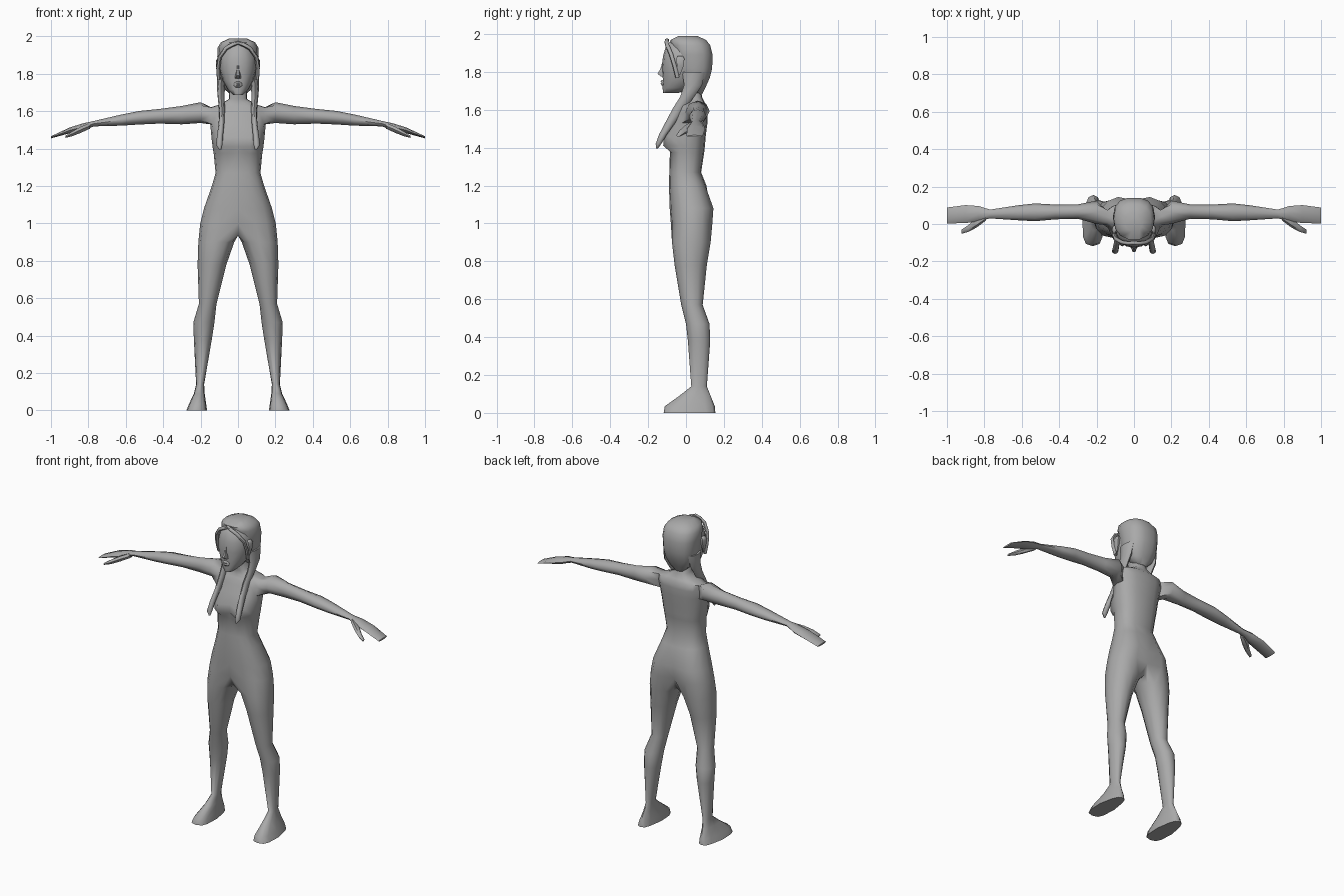
import bpy, bmesh, math

grey = bpy.data.materials.new("plain grey")
grey.diffuse_color = (0.4, 0.4, 0.4, 1)


def spow(v, p):
    return math.copysign(abs(v) ** p, v)


def finish(name, bm, mirror=False, angle=60):
    bmesh.ops.recalc_face_normals(bm, faces=bm.faces)
    me = bpy.data.meshes.new(name)
    bm.to_mesh(me)
    bm.free()
    ob = bpy.data.objects.new(name, me)
    bpy.context.collection.objects.link(ob)
    me.materials.append(grey)
    bpy.context.view_layer.objects.active = ob
    ob.select_set(True)
    if mirror:
        m = ob.modifiers.new("mirror", 'MIRROR')
        m.use_clip = True
        m.merge_threshold = 0.0005
        bpy.ops.object.modifier_apply(modifier=m.name)
    bpy.ops.object.shade_smooth_by_angle(angle=math.radians(angle))
    ob.select_set(False)
    return ob


def bridge(bm, a, b, closed=True):
    n = len(a)
    for i in range(n if closed else n - 1):
        j = (i + 1) % n
        bm.faces.new((a[i], a[j], b[j], b[i]))


def loft(name, rings, n=12, p=1.0, axis='z', mirror=False):
    """Rings: (station, lo1, hi1, lo2, hi2) across the axis."""
    bm = bmesh.new()
    prev = None
    for s, a0, a1, b0, b1 in rings:
        ring = []
        for k in range(n):
            t = 2 * math.pi * k / n
            a = (a0 + a1) / 2 + (a1 - a0) / 2 * spow(math.cos(t), p)
            b = (b0 + b1) / 2 + (b1 - b0) / 2 * spow(math.sin(t), p)
            ring.append(bm.verts.new((a, b, s) if axis == 'z' else (s, a, b)))
        if prev:
            bridge(bm, prev, ring)
        else:
            bm.faces.new(ring)
        prev = ring
    bm.faces.new(prev)
    return finish(name, bm, mirror)


# Body: one half of torso, leg and arm in a single skin, then mirrored
bm = bmesh.new()
torso = [  # z, half width, front y, back y
    (1.74, .045, -.035, .075), (1.665, .048, -.02, .085), (1.635, .10, -.02, .10),
    (1.62, .15, -.03, .112), (1.58, .155, -.05, .115), (1.53, .148, -.07, .113),
    (1.46, .142, -.085, .104), (1.41, .136, -.088, .10), (1.375, .13, -.085, .096),
    (1.27, .12, -.088, .08), (1.20, .14, -.09, .108), (1.08, .182, -.086, .152),
    (1.00, .202, -.08, .146)]
rows = []
for z, w, yf, yb in torso:
    row = []
    for k in range(9):
        t = math.pi * (k / 8 - .5)
        x = 0 if k in (0, 8) else w * math.cos(t) ** .8
        y = (yf + yb) / 2 + (yb - yf) / 2 * spow(math.sin(t), .8)
        if z in (1.46, 1.41):                      # bust
            y -= {0: -.005, 1: .038, 2: .025}.get(k, 0)
        if k == 8 and z < 1.1:                     # seat cleft
            y -= .025
        row.append(bm.verts.new((x, y, z)))
    rows.append(row)
SH = 3                                             # arm opening starts at this row
for r in range(len(rows) - 1):
    for k in range(8):
        if not (r in (SH, SH + 1) and k in (3, 4)):
            a, b = rows[r], rows[r + 1]
            bm.faces.new((a[k], a[k + 1], b[k + 1], b[k]))
bm.faces.new(rows[0] + [])

# Leg and foot
crotch = [bm.verts.new((0, y, .935)) for y in (.10, .03, -.05)]
prev = rows[-1] + crotch
legs = [  # z, inner x, outer x, front y, back y, squareness
    (.90, .02, .212, -.074, .130, .9), (.78, .062, .216, -.06, .110, 1),
    (.57, .115, .209, -.025, .088, 1), (.47, .126, .239, .0, .124, 1),
    (.38, .140, .236, .01, .128, 1), (.14, .181, .224, .028, .11, 1),
    (.09, .178, .236, -.035, .13, .8), (.035, .170, .262, -.112, .152, .7),
    (0, .165, .276, -.118, .155, .6)]
for z, xi, xo, yf, yb, p in legs:
    ring = []
    for k in range(12):
        t = math.radians(-120 + 30 * k)
        s = spow(math.sin(t), p)
        x = (xi + xo) / 2 + (xo - xi) / 2 * spow(math.cos(t), p)
        if z < .1:                                 # narrow heel
            x += (.212 - x) * max(0, s) * .35
        ring.append(bm.verts.new((x, (yf + yb) / 2 + (yb - yf) / 2 * s, z)))
    bridge(bm, prev, ring)
    prev = ring
bm.faces.new(prev)

# Arm and hand, joined to the shoulder opening
t0, t1, t2 = rows[SH], rows[SH + 1], rows[SH + 2]
prev = [t2[3], t2[4], t2[5], t1[5], t0[5], t0[4], t0[3], t1[3]]
arm = [  # x, bottom z, top z, front y, back y
    (.20, 1.537, 1.648, .0, .125), (.30, 1.53, 1.628, .028, .105),
    (.42, 1.534, 1.612, .025, .104), (.53, 1.529, 1.601, .015, .110),
    (.62, 1.523, 1.583, .02, .10), (.77, 1.519, 1.548, .03, .077),
    (.83, 1.496, 1.535, .015, .096), (.90, 1.482, 1.513, .005, .101),
    (1.0, 1.455, 1.466, .003, .088)]
for x, zb, zt, yf, yb in arm:
    ring = []
    for k in range(8):
        t = math.radians(225 + 45 * k)
        ring.append(bm.verts.new((x, (yf + yb) / 2 + (yb - yf) / 2 * math.cos(t),
                                  (zb + zt) / 2 + (zt - zb) / 2 * math.sin(t))))
    bridge(bm, prev, ring)
    prev = ring
bm.faces.new(prev)
finish("body", bm, mirror=True)

# Thumbs
loft("thumbs", [(.79, .02, .06, 1.505, 1.54), (.84, -.018, .035, 1.482, 1.52),
                (.885, -.042, -.005, 1.465, 1.495), (.922, -.052, -.03, 1.457, 1.470)],
     n=6, axis='x', mirror=True)

# Head
loft("head", [(1.688, -.028, .028, -.12, -.04), (1.715, -.055, .055, -.124, .02),
              (1.76, -.08, .08, -.122, .07), (1.82, -.098, .098, -.127, .10),
              (1.88, -.10, .10, -.122, .11), (1.93, -.085, .085, -.108, .10),
              (1.965, -.05, .05, -.08, .07)], n=16, p=.9)
# Nose and lips
loft("nose", [(1.775, -.016, .016, -.135, -.10), (1.79, -.015, .015, -.154, -.10),
              (1.815, -.009, .009, -.138, -.10), (1.85, -.006, .006, -.127, -.10)], n=6)
loft("lips", [(1.728, -.015, .015, -.128, -.10), (1.738, -.024, .024, -.134, -.10),
              (1.744, -.024, .024, -.129, -.10), (1.75, -.022, .022, -.134, -.10),
              (1.758, -.012, .012, -.128, -.10)], n=8)
# Ears
loft("ears", [(1.785, .095, .105, -.045, -.03), (1.83, .095, .116, -.05, -.01),
              (1.87, .095, .118, -.055, -.005), (1.885, .095, .108, -.045, -.015)],
     n=6, mirror=True)

# Hair cap tapering to the nape
loft("hair_cap", [(1.68, -.03, .03, .04, .085), (1.72, -.075, .075, .0, .105),
                  (1.77, -.098, .098, -.035, .128), (1.82, -.105, .105, -.05, .14),
                  (1.89, -.111, .111, -.062, .142), (1.94, -.109, .109, -.078, .13),
                  (1.968, -.092, .092, -.085, .108), (1.99, -.045, .045, -.04, .06)],
     n=14, p=.8)
# Long strands falling in front of the shoulders
loft("hair_strands", [(1.395, .09, .10, -.158, -.148), (1.42, .083, .118, -.16, -.13),
                      (1.47, .080, .112, -.142, -.10), (1.54, .073, .103, -.105, -.05),
                      (1.61, .07, .102, -.068, .0), (1.67, .072, .108, -.03, .045),
                      (1.73, .07, .113, -.01, .085), (1.80, .06, .112, -.02, .10)],
     n=8, mirror=True)

# Raised hairline framing the face
cu = bpy.data.curves.new("hairline", 'CURVE')
cu.dimensions = '3D'
cu.bevel_depth = .011
cu.bevel_resolution = 1
sp = cu.splines.new('POLY')
half = [(.102, -.045, 1.77), (.106, -.06, 1.83), (.098, -.078, 1.89),
        (.062, -.098, 1.938), (.03, -.103, 1.955)]
path = half + [(0, -.1, 1.967)] + [(-x, y, z) for x, y, z in reversed(half)]
sp.points.add(len(path) - 1)
for pt, co in zip(sp.points, path):
    pt.co = (*co, 1)
cu.use_fill_caps = True
rim = bpy.data.objects.new("hairline", cu)
bpy.context.collection.objects.link(rim)
cu.materials.append(grey)
bpy.context.view_layer.objects.active = rim
rim.select_set(True)
bpy.ops.object.convert(target='MESH')
bpy.ops.object.shade_smooth_by_angle(angle=math.radians(60))
